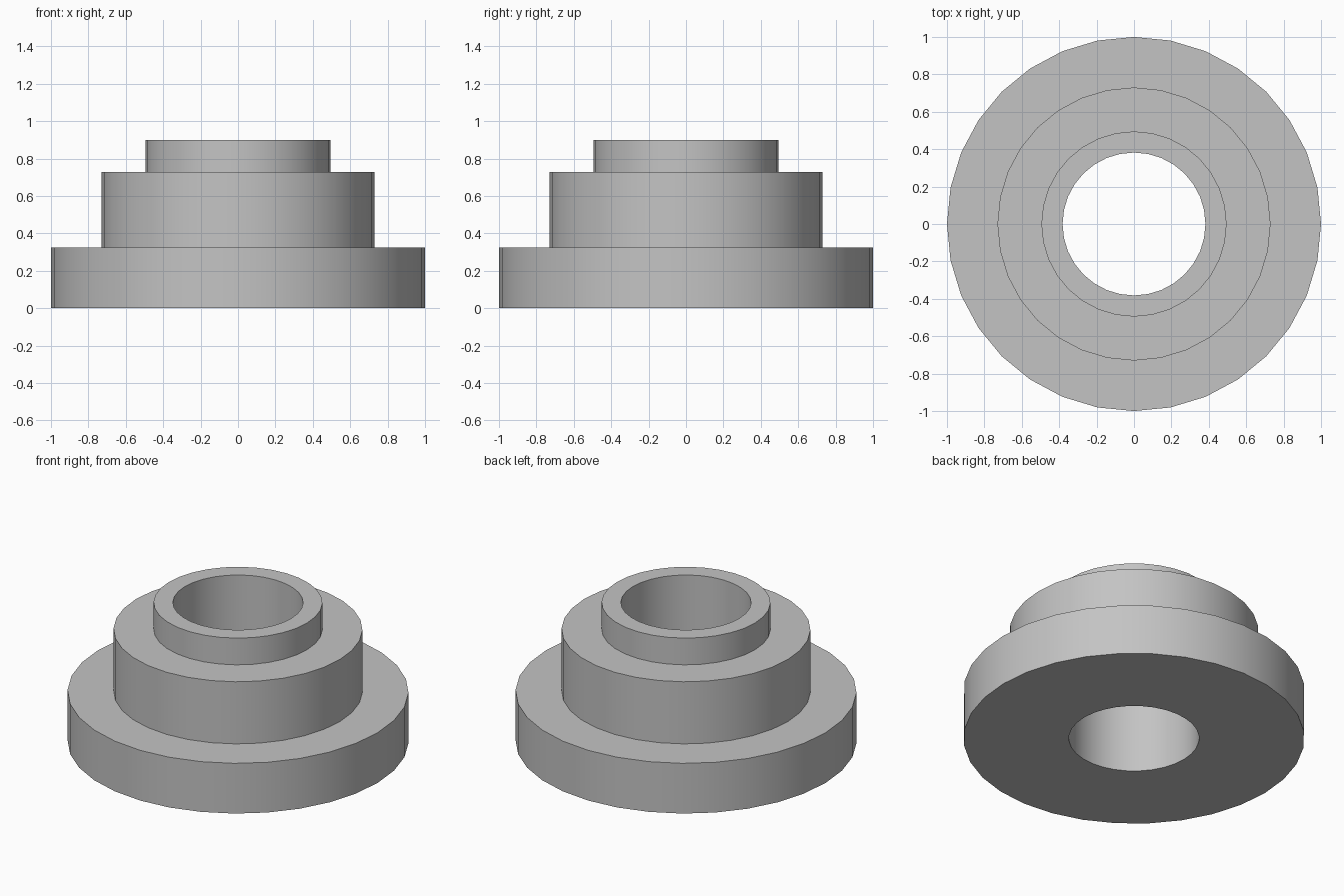
import bpy
import bmesh
from math import cos, sin, pi, radians

SIDES = 32
BORE = 0.382

# Remove the default cube
cube = bpy.data.objects.get("Cube")
if cube:
    bpy.data.objects.remove(cube, do_unlink=True)

# Plain grey material
grey = bpy.data.materials.new("plain grey")
grey.use_nodes = True
colour = (0.55, 0.55, 0.55, 1)
grey.diffuse_color = colour
grey.node_tree.nodes["Principled BSDF"].inputs["Base Color"].default_value = colour

# Closed outline of the stepped bushing: flange, body, collar, then the bore
profile = [(BORE, 0), (1, 0), (1, 0.325), (0.73, 0.325), (0.73, 0.727),
           (0.495, 0.727), (0.495, 0.9), (BORE, 0.9)]

# Turn the outline around the z axis
bm = bmesh.new()
rings = []
for r, z in profile:
    angles = [2 * pi * i / SIDES for i in range(SIDES)]
    rings.append([bm.verts.new((r * cos(a), r * sin(a), z)) for a in angles])
for k, lower in enumerate(rings):
    upper = rings[(k + 1) % len(rings)]
    for i in range(SIDES):
        j = (i + 1) % SIDES
        bm.faces.new((lower[i], lower[j], upper[j], upper[i]))
bmesh.ops.recalc_face_normals(bm, faces=bm.faces)

mesh = bpy.data.meshes.new("stepped_bushing")
bm.to_mesh(mesh)
bm.free()
mesh.materials.append(grey)
bushing = bpy.data.objects.new("stepped_bushing", mesh)
bpy.context.collection.objects.link(bushing)

# Smooth walls with sharp step edges
bpy.ops.object.select_all(action="DESELECT")
bushing.select_set(True)
bpy.context.view_layer.objects.active = bushing
bpy.ops.object.shade_smooth_by_angle(angle=radians(30))
